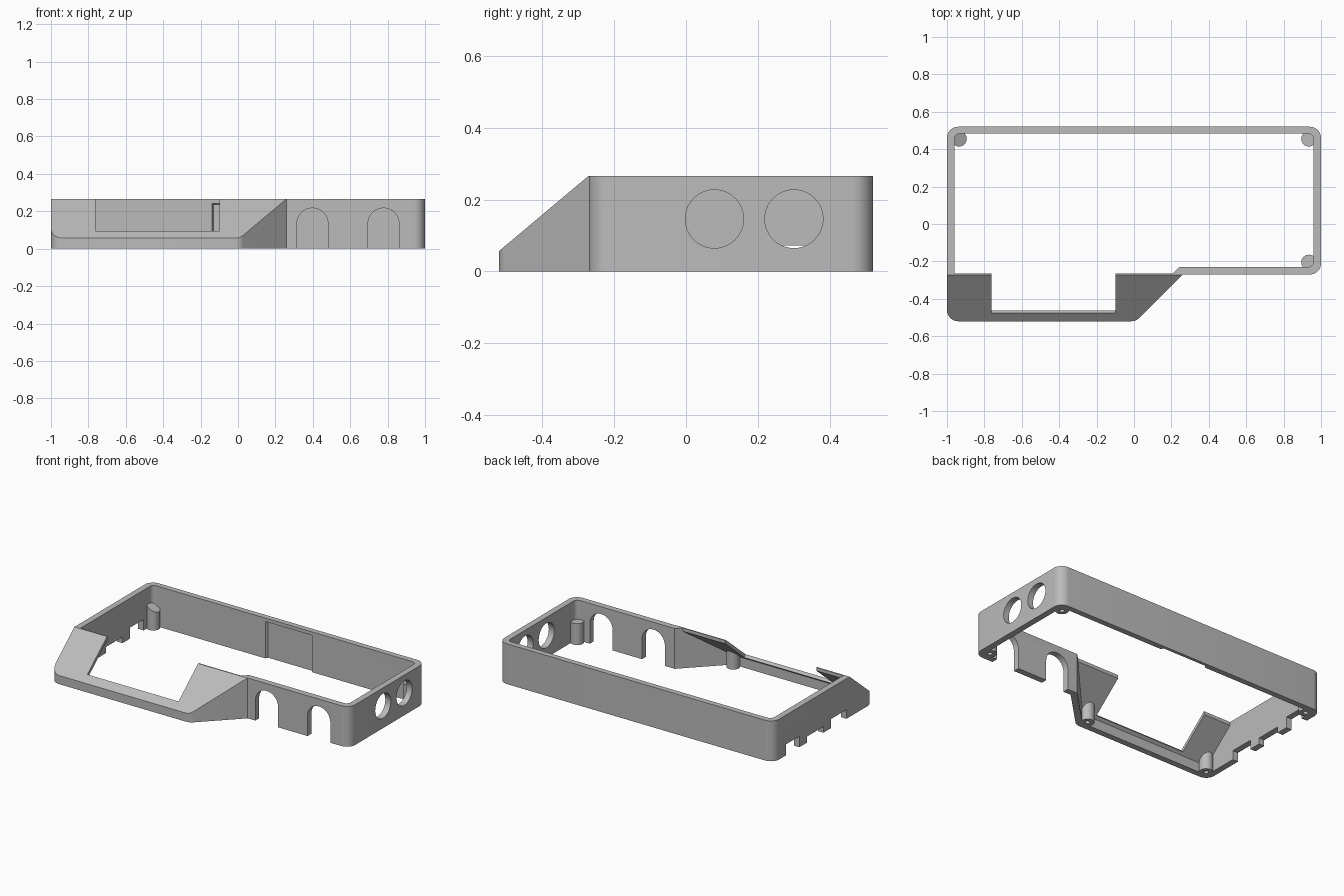
import bpy, bmesh, math
from mathutils import Vector

if "Cube" in bpy.data.objects:
    bpy.data.objects.remove(bpy.data.objects["Cube"], do_unlink=True)

HEIGHT = 0.265
SLOPE = 0.84          # rise of the sloped front panel per unit of depth
SLOPE_TOP = -0.272    # depth at which the slope reaches the rim

grey = bpy.data.materials.new("plain_grey")
grey.use_nodes = True
grey.diffuse_color = (0.5, 0.5, 0.5, 1)
grey.node_tree.nodes["Principled BSDF"].inputs["Base Color"].default_value = (0.5, 0.5, 0.5, 1)


def fillet(points, radius, skip=(), steps=8):
    """Round the corners of a closed 2D outline, except the skipped ones."""
    result = []
    for i, p in enumerate(points):
        p = Vector(p)
        if i in skip:
            result.append(p)
            continue
        a = (Vector(points[i - 1]) - p).normalized()
        b = (Vector(points[(i + 1) % len(points)]) - p).normalized()
        half = a.angle(b) / 2
        centre = p + (a + b).normalized() * radius / math.sin(half)
        reach = radius / math.tan(half)
        start, end = p + a * reach - centre, p + b * reach - centre
        sweep = math.pi - 2 * half
        for k in range(steps + 1):
            t = k / steps
            mix = start * math.sin((1 - t) * sweep) + end * math.sin(t * sweep)
            result.append(centre + mix / math.sin(sweep))
    return result


def prism(name, outline, axis, low, high):
    """Extrude a 2D outline along the given axis."""
    place = {"x": lambda u, v, w: (w, u, v),
             "y": lambda u, v, w: (u, w, v),
             "z": lambda u, v, w: (u, v, w)}[axis]
    bm = bmesh.new()
    rings = [[bm.verts.new(place(p[0], p[1], w)) for p in outline] for w in (low, high)]
    bm.faces.new(rings[0])
    bm.faces.new(rings[1])
    n = len(outline)
    for i in range(n):
        j = (i + 1) % n
        bm.faces.new((rings[0][i], rings[0][j], rings[1][j], rings[1][i]))
    bmesh.ops.recalc_face_normals(bm, faces=bm.faces)
    mesh = bpy.data.meshes.new(name)
    bm.to_mesh(mesh)
    bm.free()
    mesh.materials.append(grey)
    obj = bpy.data.objects.new(name, mesh)
    bpy.context.collection.objects.link(obj)
    return obj


def rect(u0, u1, v0, v1):
    return [(u0, v0), (u1, v0), (u1, v1), (u0, v1)]


def circle(u, v, r, n=32):
    return [(u + r * math.cos(2 * math.pi * k / n), v + r * math.sin(2 * math.pi * k / n))
            for k in range(n)]


def combine(target, tool, operation="DIFFERENCE"):
    """Apply a boolean and remove the tool object."""
    bpy.context.view_layer.objects.active = target
    mod = target.modifiers.new("combine", "BOOLEAN")
    mod.operation, mod.solver, mod.object = operation, "EXACT", tool
    bpy.ops.object.modifier_apply(modifier=mod.name)
    bpy.data.objects.remove(tool, do_unlink=True)


def slope_z(y):
    return HEIGHT + (y - SLOPE_TOP) * SLOPE


def slope_wedge(name, drop, end):
    """Everything above the sloped panel, lowered by drop, up to depth end."""
    outline = [(-0.7, slope_z(-0.7) - drop), (end, slope_z(end) - drop), (end, 0.8), (-0.7, 0.8)]
    return prism(name, outline, "x", -1.2, 1.2)


# Outer shell and hollow interior
outer = [(-1, 0.52), (-1, -0.52), (0.01, -0.52), (0.26, -0.27), (1, -0.27), (1, 0.52)]
inner = [(-0.96, 0.483), (-0.96, -0.48), (-0.007, -0.48), (0.243, -0.23), (0.96, -0.23), (0.96, 0.483)]
shell = prism("enclosure_shell", fillet(outer, 0.06, skip=(3,)), "z", 0, HEIGHT)
hollow = prism("hollow", fillet(inner, 0.03, skip=(3,)), "z", -0.1, 0.5)
combine(hollow, slope_wedge("panel_underside", 0.028, -0.265))
combine(shell, hollow)

# Screw posts in the corners
post_spots = [(-0.935, 0.455), (0.935, 0.455), (0.935, -0.205), (-0.935, -0.455), (-0.025, -0.455)]
for i, (x, y) in enumerate(post_spots):
    post = prism("post", circle(x, y, 0.041, 24), "z", 0, 0.14)
    if i == 0:   # this post has a half-slanted top
        for v in post.data.vertices:
            if v.co.z > 0.1:
                v.co.z -= (v.co.x - x) * 0.6
    combine(shell, post, "UNION")
for x, y in post_spots:
    combine(shell, prism("screw_hole", circle(x, y, 0.015, 16), "z", -0.1, 0.06))

# Sloped front and its window, cut square to the slope
combine(shell, slope_wedge("slope_cut", 0, -0.2))
along = Vector((1, SLOPE)).normalized()
normal = Vector((-along.y, along.x))
sill = Vector((-0.476, slope_z(-0.476)))
low, high = sill - normal * 0.05, sill + normal * 0.1
combine(shell, prism("window", [low, low + along * 0.4, high + along * 0.4, high], "x", -0.763, -0.1))

# Arched cable openings in the front wall
for x in (0.398, 0.778):
    arch = [(x + 0.083 * math.cos(a), 0.134 + 0.083 * math.sin(a))
            for a in (math.pi * k / 20 for k in range(21))]
    arch += [(x - 0.083, -0.1), (x + 0.083, -0.1)]
    combine(shell, prism("arch", arch, "y", -0.32, -0.18))

# Round openings in the left side wall
for y in (0.079, 0.3):
    combine(shell, prism("round_opening", circle(y, 0.146, 0.081, 40), "x", 0.9, 1.1))

# Notches along the bottom of the right side wall
for y0, y1, top in ((0.25, 0.39, 0.072), (0.0, 0.17, 0.04), (-0.24, -0.08, 0.06)):
    combine(shell, prism("notch", rect(y0, y1, -0.1, top), "x", -1.1, -0.9))

# Shallow tapered recess inside the back wall
recess = prism("recess", rect(-0.15, 0.21, -0.1, 0.25), "y", 0.465, 0.5)
for v in recess.data.vertices:
    if v.co.y > 0.49:
        v.co.x += 0.02 if v.co.x < 0 else -0.02
        v.co.z -= 0.015
combine(shell, recess)

# Smooth the rounded corners, keep edges crisp
bpy.ops.object.select_all(action="DESELECT")
shell.select_set(True)
bpy.context.view_layer.objects.active = shell
bpy.ops.object.shade_smooth_by_angle(angle=math.radians(30))
